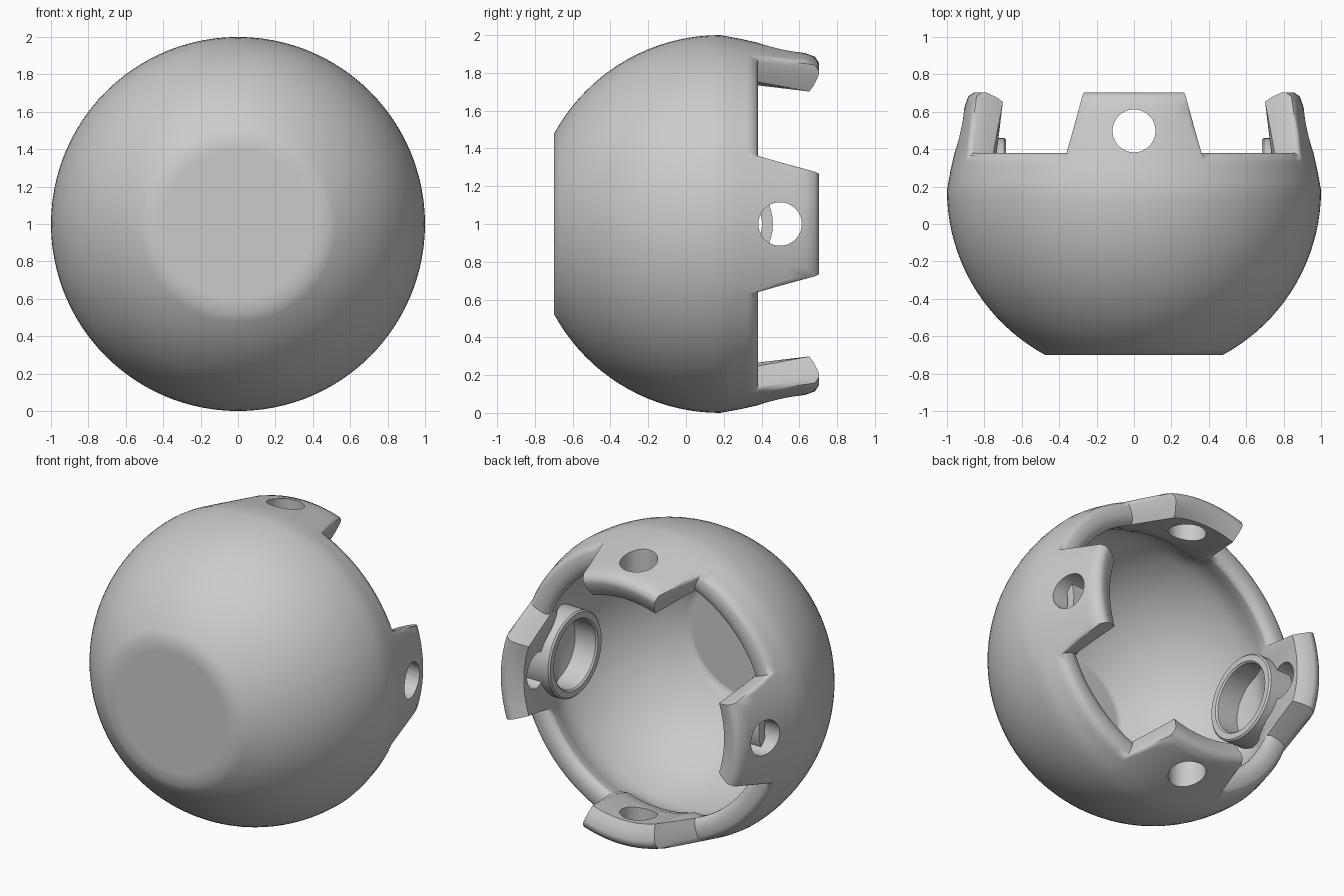
import bpy, bmesh, math
from mathutils import Matrix

if "Cube" in bpy.data.objects:
    bpy.data.objects.remove(bpy.data.objects["Cube"])

YC = 0.18           # sphere centre along y
RI = 0.875          # inner sphere radius
GAP, TIP = 0.38, 0.703   # rim height in the gaps and at the tab tips

grey = bpy.data.materials.new("plain grey")
grey.diffuse_color = (0.6, 0.6, 0.6, 1)
grey.use_nodes = True
grey.node_tree.nodes["Principled BSDF"].inputs["Base Color"].default_value = grey.diffuse_color


def finish(bm, name):
    bmesh.ops.recalc_face_normals(bm, faces=bm.faces)
    me = bpy.data.meshes.new(name)
    bm.to_mesh(me)
    bm.free()
    ob = bpy.data.objects.new(name, me)
    bpy.context.collection.objects.link(ob)
    me.materials.append(grey)
    return ob


def smooth(ob, deg):
    bpy.ops.object.select_all(action='DESELECT')
    ob.select_set(True)
    bpy.context.view_layer.objects.active = ob
    bpy.ops.object.shade_smooth_by_angle(angle=math.radians(deg))


def lathe(columns, name):
    """Skin a ring of (angle, profile) columns around the y axis."""
    bm = bmesh.new()
    rows = [[bm.verts.new((r * math.sin(a), y, 1 + r * math.cos(a))) for y, r in p]
            for a, p in columns]
    n, m = len(rows), len(rows[0])
    for i in range(n):
        A, B = rows[i], rows[(i + 1) % n]
        for j in range(m - 1):
            bm.faces.new((A[j], B[j], B[j + 1], A[j + 1]))
    for j in (0, m - 1):
        bm.faces.new([row[j] for row in rows])
    return finish(bm, name)


def outer_r(y):
    if y <= 0.2:
        return math.sqrt(max(0, 1 - (y - YC) ** 2))
    return 1.0 - (y - 0.2) * 0.222


def profile(t):
    """Shell section; t = 0 in a gap, 1 at a tab tip."""
    h = GAP + (TIP - GAP) * t
    mix = lambda a, b: a + (b - a) * t
    p = [(-0.70, 0.40)]
    a0 = math.acos(0.88)
    for k in range(20):                       # outer sphere
        a = a0 + (math.pi / 2 - a0) * k / 19
        p.append((YC - math.cos(a), math.sin(a)))
    top = h - mix(0.045, 0.07)
    for k in range(1, 6):                     # outer side of the rim
        y = 0.2 + (top - 0.2) * k / 5
        p.append((y, outer_r(y)))
    p += [(h - mix(0.012, 0.02), mix(0.955, 0.886)),   # rounded lip
          (h, mix(0.930, 0.855)), (h, mix(0.880, 0.830)),
          (h - mix(0.010, 0.025), mix(0.840, 0.775)),
          (h - mix(0.035, 0.050), mix(0.820, 0.738))]
    y0, r0 = p[-1]
    for y, r in ((0.36, 0.775), (0.26, 0.81), (0.20, 0.85)):   # thick inner side of tabs
        g = (0.36 - y) / 0.16
        p.append((mix(0.33 - 0.13 * g, y), mix(0.82 + 0.045 * g, r)))
    b1, b0 = math.pi / 2 - 0.06, math.acos(0.77 / RI)
    for k in range(17):                       # inner sphere
        a = b1 + (b0 - b1) * k / 16
        p.append((YC - RI * math.cos(a), RI * math.sin(a)))
    p += [(YC - 0.785, 0.395), (YC - 0.785, 0.38)]     # flat inner floor
    return p


# Shell with four tabs
half = [(-18.2 + 36.4 * k / 10, 1) for k in range(11)]
half += [(20.3, 0.5)] + [(22.4 + 45.2 * k / 12, 0) for k in range(13)] + [(69.7, 0.5)]
cols = [(math.radians(q * 90 + d), profile(t)) for q in range(4) for d, t in half]
shell = lathe(cols, "socket_shell")

# Holes through opposite tabs
for axis, rot in (("x", Matrix.Rotation(math.pi / 2, 4, 'Y')), ("z", Matrix.Identity(4))):
    bm = bmesh.new()
    bmesh.ops.create_cone(bm, cap_ends=True, segments=40, radius1=0.115, radius2=0.115,
                          depth=3, matrix=Matrix.Translation((0, 0.498, 1)) @ rot)
    cutter = finish(bm, "hole_cutter_" + axis)
    cutter.hide_render = True
    mod = shell.modifiers.new("hole", 'BOOLEAN')
    mod.operation, mod.solver, mod.object = 'DIFFERENCE', 'EXACT', cutter
    bpy.context.view_layer.objects.active = shell
    bpy.ops.object.modifier_apply(modifier=mod.name)
    bpy.data.objects.remove(cutter)
smooth(shell, 42)

# Raised rings inside the two side tabs
for side, s in (("left", -1), ("right", 1)):
    bm = bmesh.new()
    sect = [(0.86, 0.222), (0.695, 0.222), (0.685, 0.232),
            (0.685, 0.27), (0.695, 0.28), (0.86, 0.28)]
    N = 48
    rows = [[bm.verts.new((s * x, YC + r * math.cos(2 * math.pi * i / N),
                           1 + r * math.sin(2 * math.pi * i / N))) for x, r in sect]
            for i in range(N)]
    for i in range(N):
        A, B = rows[i], rows[(i + 1) % N]
        for j in range(6):
            k = (j + 1) % 6
            bm.faces.new((A[j], B[j], B[k], A[k]))
    smooth(finish(bm, side + "_inner_ring"), 40)
